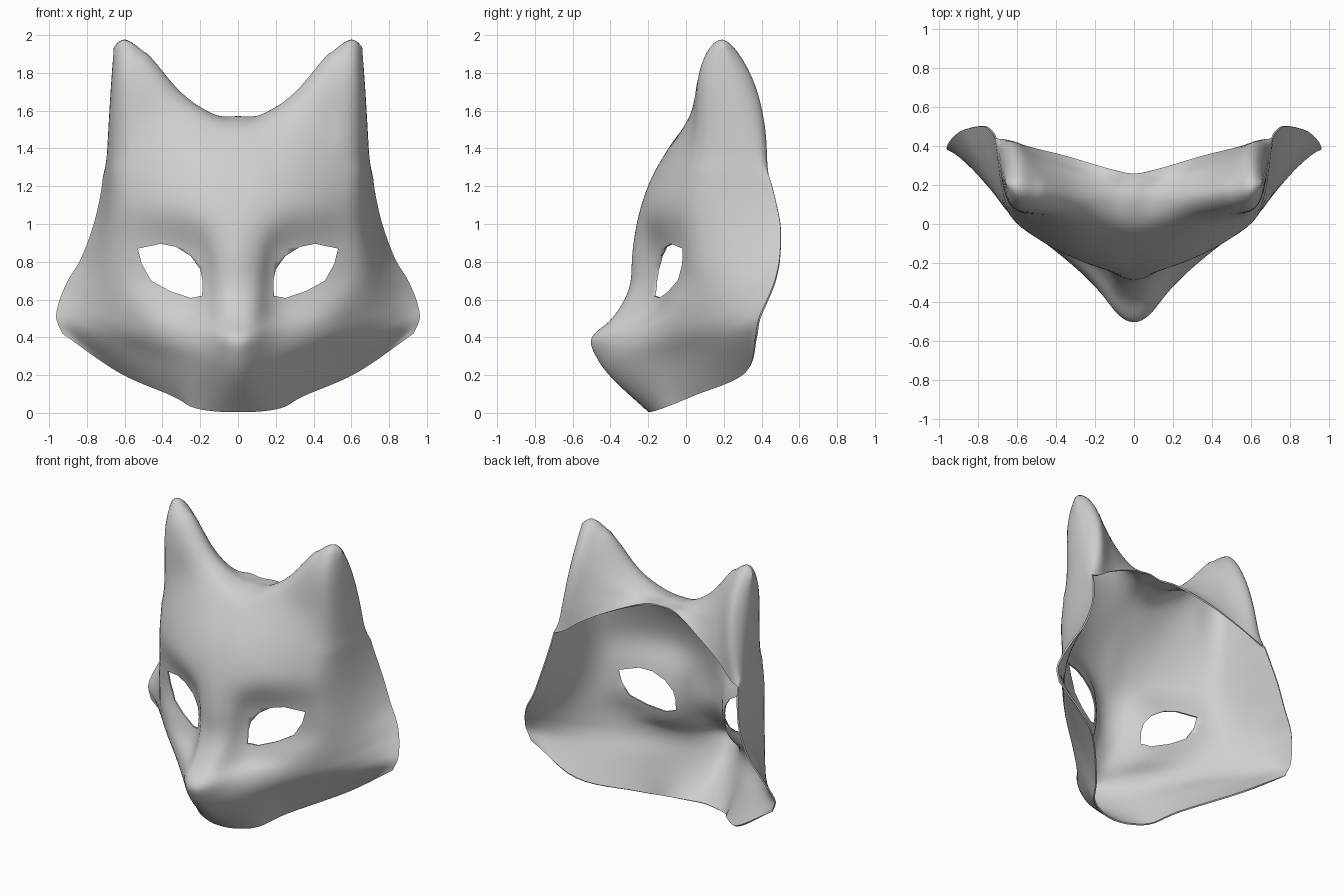
import bpy, bmesh
from mathutils import Vector

if "Cube" in bpy.data.objects:
    bpy.data.objects.remove(bpy.data.objects["Cube"])

SUB = 6          # samples between cross-sections
THICK = 0.01     # shell thickness

# Face cross-sections: centre height, edge height, height curve, then (x, y) from centre line to rim
face = [
    (.005, .42, 3.1, [(0, -.20), (.12, -.175), (.24, -.11), (.35, .04), (.63, .315), (.93, .37)]),
    (.18, .50, 2, [(0, -.39), (.09, -.36), (.25, -.22), (.48, .035), (.76, .255), (.962, .385)]),
    (.30, .58, 2, [(0, -.478), (.09, -.435), (.24, -.28), (.51, -.03), (.75, .195), (.95, .42)]),
    (.40, .66, 2, [(0, -.502), (.09, -.455), (.23, -.265), (.52, -.05), (.74, .18), (.92, .455)]),
    (.50, .72, 2, [(0, -.39), (.09, -.355), (.22, -.18), (.50, -.06), (.71, .14), (.89, .475)]),
    (.66, .82, 2, [(0, -.30), (.10, -.265), (.21, -.145), (.50, -.025), (.69, .11), (.83, .495)]),
    (.85, .98, 2, [(0, -.285), (.11, -.25), (.22, -.155), (.48, -.045), (.67, .09), (.77, .50)]),
    (1.05, 1.12, 2, [(0, -.25), (.12, -.24), (.28, -.19), (.49, -.08), (.66, .08), (.735, .475)]),
    (1.25, 1.25, 1, [(0, -.18), (.14, -.175), (.32, -.13), (.52, -.03), (.66, .10), (.715, .44)]),
]
# Ear sections: up the front, over the ridge and down the back to the opening
ears = [
    [(0, -.06, 1.45), (.14, -.055, 1.45), (.32, -.02, 1.49), (.50, .035, 1.5), (.65, .10, 1.5), (.70, .36, 1.48)],
    [(0, .02, 1.53), (.13, .03, 1.55), (.30, .06, 1.64), (.47, .065, 1.78), (.635, .075, 1.83), (.683, .28, 1.74)],
    [(0, .12, 1.57), (.12, .13, 1.578), (.30, .15, 1.695), (.48, .18, 1.91), (.60, .19, 2.015), (.672, .20, 1.94)],
    [(0, .19, 1.567), (.13, .21, 1.565), (.32, .26, 1.62), (.48, .30, 1.72), (.60, .365, 1.79), (.683, .28, 1.74)],
    [(0, .23, 1.56), (.13, .25, 1.56), (.34, .31, 1.54), (.52, .37, 1.53), (.63, .432, 1.5), (.70, .36, 1.48)],
    [(0, .26, 1.557), (.13, .285, 1.55), (.35, .35, 1.46), (.53, .395, 1.36), (.64, .43, 1.28), (.715, .44, 1.25)],
]
eye = [(.53, .87), (.41, .895), (.33, .88), (.25, .83), (.20, .76), (.187, .70),
       (.19, .62), (.25, .608), (.36, .645), (.46, .70), (.51, .79)]


def spline(pts):
    """Smooth curve through the points."""
    p = [2 * pts[0] - pts[1]] + pts + [2 * pts[-1] - pts[-2]]
    out = []
    for i in range(1, len(p) - 2):
        a, b, c, d = p[i - 1:i + 3]
        for k in range(SUB):
            t = k / SUB
            out.append(.5 * (2 * b + (c - a) * t + (2 * a - 5 * b + 4 * c - d) * t ** 2
                             + (3 * b - a - 3 * c + d) * t ** 3))
    return out + [pts[-1].copy()]


def mirrored(half):
    return [Vector((-p.x, p.y, p.z)) for p in reversed(half[1:])] + half


# Smooth sheet from chin, up the face, over the ears and down their backs
rows = [mirrored([Vector((x, y, zc + (ze - zc) * (i / 5) ** pw)) for i, (x, y) in enumerate(xy)])
        for zc, ze, pw, xy in face]
rows += [mirrored([Vector(p) for p in r]) for r in ears]
rows = [spline(r) for r in rows]
cols = [spline(list(c)) for c in zip(*rows)]
ridge = (len(face) + 2) * SUB
for c in (cols[0], cols[-1]):            # close the outer edge of each ear
    for k in range(1, 3 * SUB + 1):
        c[ridge + k] = c[ridge - k].copy()

bm = bmesh.new()
grid = [[bm.verts.new(p) for p in c] for c in cols]
for i in range(len(grid) - 1):
    for j in range(len(grid[0]) - 1):
        bm.faces.new((grid[i][j], grid[i + 1][j], grid[i + 1][j + 1], grid[i][j + 1]))
bmesh.ops.remove_doubles(bm, verts=bm.verts, dist=.0005)
inner = [v for v in bm.verts if not v.is_boundary]
for step in range(14):                   # soften the face a little and the ears more, keep the rim
    part = inner if step < 4 else [v for v in inner if v.co.z > 1.3 and abs(v.co.x) > .5]
    bmesh.ops.smooth_vert(bm, verts=part, factor=.5,
                          use_axis_x=True, use_axis_y=True, use_axis_z=True)
mesh = bpy.data.meshes.new("fox_mask")
bm.to_mesh(mesh)
bm.free()
mask = bpy.data.objects.new("fox_mask", mesh)
bpy.context.collection.objects.link(mask)

# Shell thickness
solid = mask.modifiers.new("thickness", 'SOLIDIFY')
solid.thickness = THICK
solid.offset = -1

# Eye hole cutters
cutters = []
for s in (1, -1):
    bm = bmesh.new()
    f = bm.faces.new([bm.verts.new((s * x, -.5, z)) for x, z in eye])
    ext = bmesh.ops.extrude_face_region(bm, geom=[f])["geom"]
    bmesh.ops.translate(bm, vec=(0, .8, 0), verts=[v for v in ext if isinstance(v, bmesh.types.BMVert)])
    bmesh.ops.recalc_face_normals(bm, faces=bm.faces)
    me = bpy.data.meshes.new("eye_cutter")
    bm.to_mesh(me)
    bm.free()
    cut = bpy.data.objects.new("eye_cutter", me)
    cut.hide_render = True
    bpy.context.collection.objects.link(cut)
    cutters.append(cut)
    m = mask.modifiers.new("eye_hole", 'BOOLEAN')
    m.operation = 'DIFFERENCE'
    m.solver = 'EXACT'
    m.object = cut

# Apply the modifiers and drop the cutters
bpy.context.view_layer.update()
done = bpy.data.meshes.new_from_object(mask.evaluated_get(bpy.context.evaluated_depsgraph_get()))
mask.modifiers.clear()
mask.data = done
for c in cutters:
    bpy.data.objects.remove(c)

# Plain grey finish
mat = bpy.data.materials.new("plain_grey")
mat.diffuse_color = (.62, .62, .62, 1)
mat.use_nodes = True
mat.node_tree.nodes["Principled BSDF"].inputs["Base Color"].default_value = mat.diffuse_color
mask.data.materials.clear()
mask.data.materials.append(mat)
bpy.context.view_layer.objects.active = mask
mask.select_set(True)
bpy.ops.object.shade_smooth_by_angle(angle=1.2)
